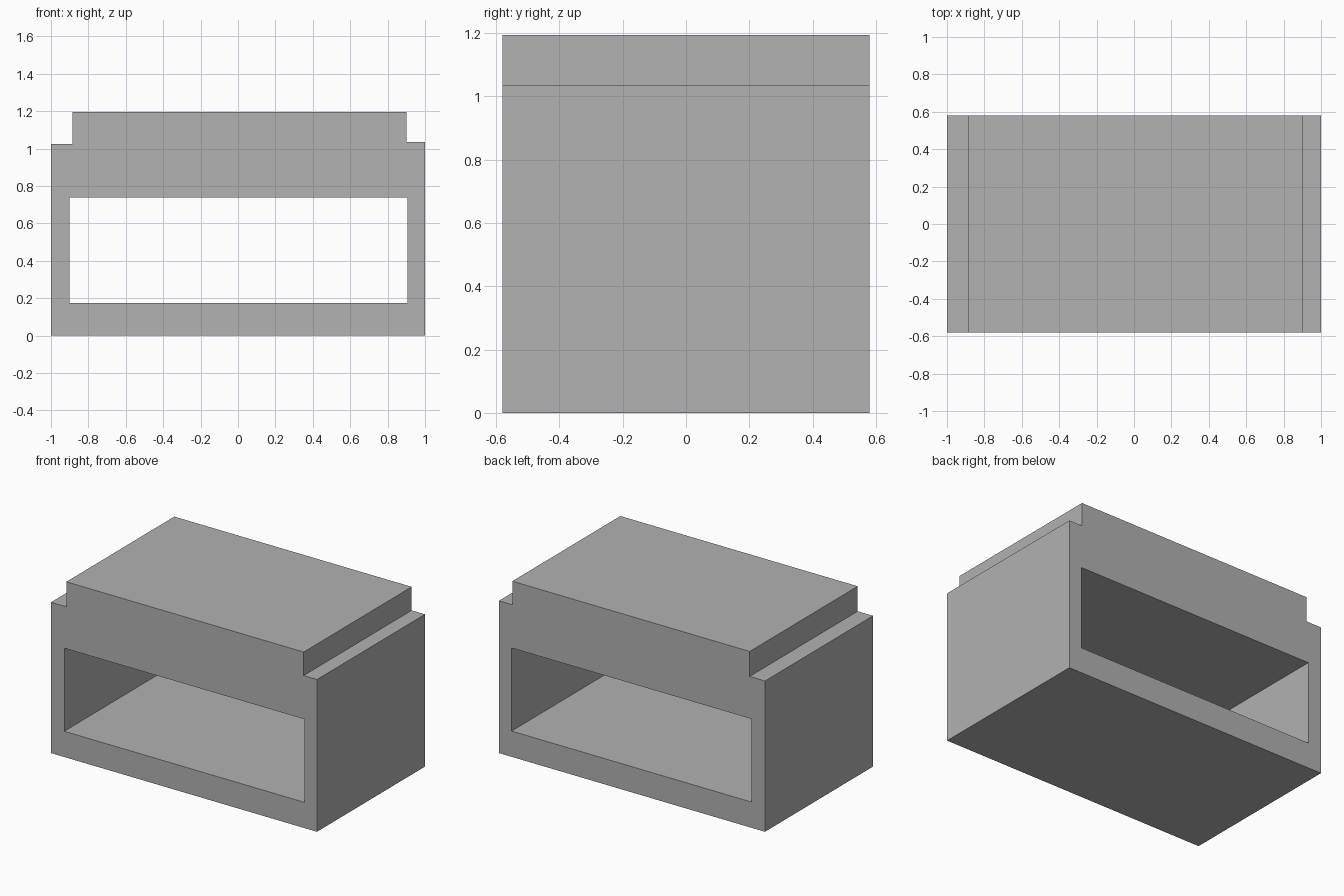
import bpy
import bmesh

if "Cube" in bpy.data.objects:
    bpy.data.objects.remove(bpy.data.objects["Cube"], do_unlink=True)

DEPTH = 1.16

# Plain grey finish
grey = bpy.data.materials.new("plain_grey")
grey.use_nodes = True
colour = (0.445, 0.445, 0.445, 1.0)
grey.diffuse_color = colour
grey.node_tree.nodes["Principled BSDF"].inputs["Base Color"].default_value = colour

# Outer outline with a stepped shoulder on each side, and the opening
outline = [(-1, 0), (1, 0), (1, 1.035), (0.9, 1.035), (0.9, 1.195),
           (-0.885, 1.195), (-0.885, 1.025), (-1, 1.025)]
opening = [(-0.9, 0.175), (0.905, 0.175), (0.905, 0.74), (-0.9, 0.74)]


def add_loop(bm, points):
    verts = [bm.verts.new((x, -DEPTH / 2, z)) for x, z in points]
    return [bm.edges.new((v, verts[(i + 1) % len(verts)])) for i, v in enumerate(verts)]


# Fill the section around the opening and extrude it front to back
bm = bmesh.new()
edges = add_loop(bm, outline) + add_loop(bm, opening)
bmesh.ops.triangle_fill(bm, use_beauty=True, use_dissolve=False, edges=edges,
                        normal=(0, -1, 0))
result = bmesh.ops.extrude_face_region(bm, geom=bm.faces[:], use_keep_orig=True)
back = [g for g in result["geom"] if isinstance(g, bmesh.types.BMVert)]
bmesh.ops.translate(bm, verts=back, vec=(0, DEPTH, 0))
bmesh.ops.recalc_face_normals(bm, faces=bm.faces[:])

mesh = bpy.data.meshes.new("open_housing")
bm.to_mesh(mesh)
bm.free()
mesh.materials.append(grey)
housing = bpy.data.objects.new("open_housing", mesh)
bpy.context.collection.objects.link(housing)
